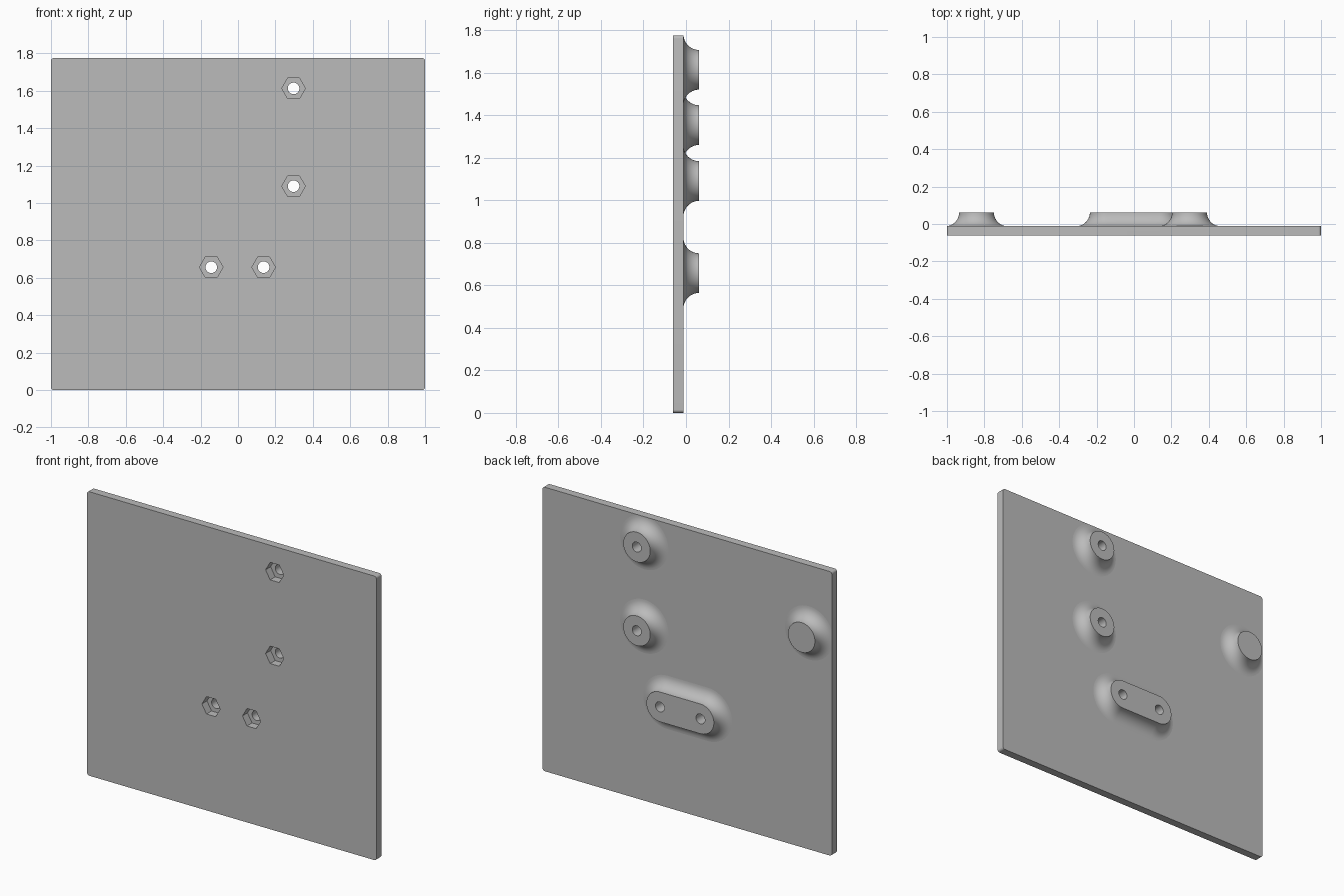
import bpy, bmesh, math

cube = bpy.data.objects.get("Cube")
if cube:
    bpy.data.objects.remove(cube, do_unlink=True)

HEIGHT = 1.775
FRONT, BACK, BOSS_TOP = -0.062, -0.012, 0.062
BOSS_R, FILLET = 0.093, 0.074
HOLE_R, NUT_R, NUT_DEPTH = 0.031, 0.063, 0.05
STEPS = 32

grey = bpy.data.materials.new("plain grey")
grey.use_nodes = True
colour = (0.5, 0.5, 0.5, 1)
grey.diffuse_color = colour
grey.node_tree.nodes["Principled BSDF"].inputs["Base Color"].default_value = colour


def loft(name, rings):
    """Solid through equal-sized rings of points, capped at both ends."""
    bm = bmesh.new()
    loops = [[bm.verts.new(p) for p in ring] for ring in rings]
    for a, b in zip(loops, loops[1:]):
        for i in range(len(a)):
            j = (i + 1) % len(a)
            bm.faces.new((a[i], a[j], b[j], b[i]))
    bm.faces.new(loops[0])
    bm.faces.new(loops[-1])
    bmesh.ops.recalc_face_normals(bm, faces=bm.faces)
    mesh = bpy.data.meshes.new(name)
    bm.to_mesh(mesh)
    bm.free()
    mesh.materials.append(grey)
    obj = bpy.data.objects.new(name, mesh)
    bpy.context.collection.objects.link(obj)
    return obj


def rounded(x0, x1, z0, z1, r, y, steps=STEPS):
    """Outline around four corner centres; equal corners give a slot."""
    pts = []
    for q, (x, z) in enumerate([(x1, z1), (x0, z1), (x0, z0), (x1, z0)]):
        for i in range(steps // 4 + 1):
            a = (q + i / (steps // 4)) * math.pi / 2
            p = (x + r * math.cos(a), y, z + r * math.sin(a))
            if not pts or math.dist(p, pts[-1]) > 1e-5:
                pts.append(p)
    if math.dist(pts[0], pts[-1]) < 1e-5:
        pts.pop()
    return pts


def polygon(x, z, r, y, sides):
    return [(x + r * math.cos(i * math.tau / sides), y,
             z + r * math.sin(i * math.tau / sides)) for i in range(sides)]


def combine(target, tool, operation):
    """Apply a boolean and discard the tool."""
    mod = target.modifiers.new(operation, 'BOOLEAN')
    mod.operation, mod.object, mod.solver = operation, tool, 'EXACT'
    bpy.context.view_layer.objects.active = target
    bpy.ops.object.modifier_apply(modifier=mod.name)
    bpy.data.objects.remove(tool, do_unlink=True)


# Oversized slab, trimmed to its outline once the bosses are on
plate = loft("mounting_plate", [
    [(x, y, z) for x, z in ((-1.2, -0.2), (1.2, -0.2), (1.2, 2), (-1.2, 2))]
    for y in (FRONT, BACK)])

# Bosses with a concave fillet: left x, right x, z
for x0, x1, z in [(0.297, 0.297, 1.613), (0.297, 0.297, 1.09),
                  (-0.842, -0.842, 1.353), (-0.143, 0.137, 0.657)]:
    profile = [(BOSS_R + FILLET * (1 - math.cos(a)), BOSS_TOP - FILLET * math.sin(a))
               for a in (i * math.pi / 20 for i in range(11))]
    profile.append((BOSS_R + FILLET, BACK - 0.02))
    boss = loft("boss", [rounded(x0, x1, z, z, r, y, 48) for r, y in profile])
    combine(plate, boss, 'UNION')

# Rounded plate outline trims overhanging fillets
c = 0.015
outline = loft("outline_trim", [rounded(-1 + c, 1 - c, c, HEIGHT - c, c, y)
                                for y in (-0.3, 0.3)])
combine(plate, outline, 'INTERSECT')

# Screw holes with hexagonal nut pockets in the front
for x, z in [(0.297, 1.613), (0.297, 1.09), (-0.143, 0.657), (0.137, 0.657)]:
    hole = loft("screw_hole", [polygon(x, z, HOLE_R, y, STEPS) for y in (-0.3, 0.3)])
    combine(plate, hole, 'DIFFERENCE')
    pocket = loft("nut_pocket", [polygon(x, z, NUT_R, y, 6)
                                 for y in (-0.3, FRONT + NUT_DEPTH)])
    combine(plate, pocket, 'DIFFERENCE')

# Smooth fillets and holes, flat front and back faces
bpy.ops.object.select_all(action='DESELECT')
plate.select_set(True)
bpy.context.view_layer.objects.active = plate
bpy.ops.object.shade_smooth_by_angle(angle=math.radians(30))
for face in plate.data.polygons:
    if abs(face.normal.y) > 0.999:
        face.use_smooth = False
